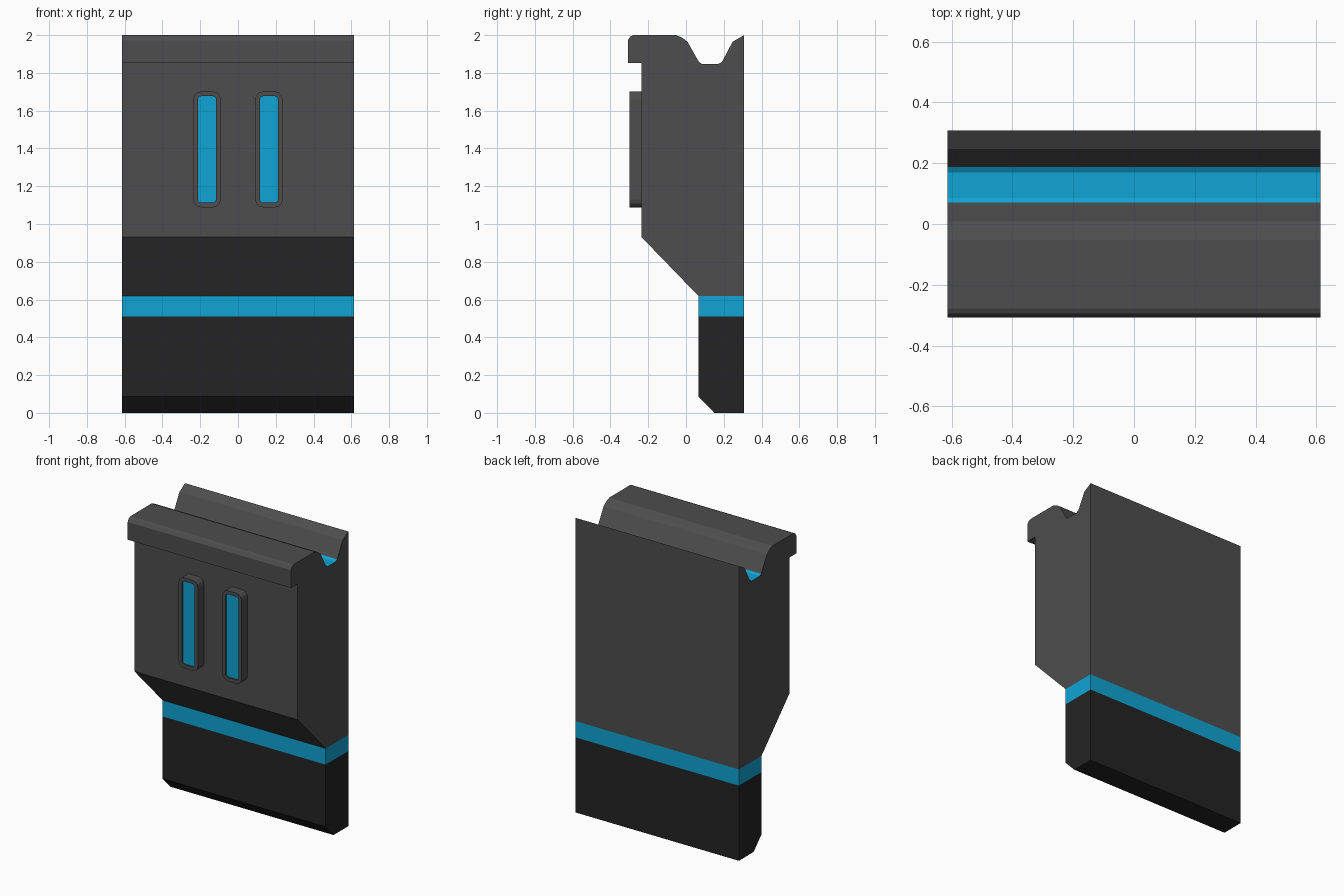
import bpy, bmesh, math
from mathutils import Vector

if "Cube" in bpy.data.objects:
    bpy.data.objects.remove(bpy.data.objects["Cube"])


def material(name, rgb):
    m = bpy.data.materials.new(name)
    m.diffuse_color = (*rgb, 1.0)
    m.use_nodes = True
    m.node_tree.nodes["Principled BSDF"].inputs["Base Color"].default_value = m.diffuse_color
    return m


GREY = material("mid_grey", (0.075, 0.075, 0.075))
DARK = material("near_black", (0.0175, 0.0175, 0.0175))
BLUE = material("bright_blue", (0.005, 0.37, 0.66))

HALF_W = 0.613
BACK = 0.308
FRONT = -0.308
PANEL = -0.235   # front wall of the upper body
STEM = 0.065     # front wall of the lower stem


def finish(bm, name, mats):
    bmesh.ops.recalc_face_normals(bm, faces=bm.faces)
    mesh = bpy.data.meshes.new(name)
    bm.to_mesh(mesh)
    bm.free()
    for m in mats:
        mesh.materials.append(m)
    obj = bpy.data.objects.new(name, mesh)
    bpy.context.collection.objects.link(obj)
    return obj


def extrude(points, direction):
    """Solid made by sweeping a closed outline along a direction."""
    bm = bmesh.new()
    face = bm.faces.new([bm.verts.new(p) for p in points])
    new = bmesh.ops.extrude_face_region(bm, geom=[face])["geom"]
    bmesh.ops.translate(bm, vec=Vector(direction),
                        verts=[g for g in new if isinstance(g, bmesh.types.BMVert)])
    bmesh.ops.recalc_face_normals(bm, faces=bm.faces)
    bm.normal_update()
    return bm


def side_profile(yz):
    return extrude([(-HALF_W, y, z) for y, z in yz], (2 * HALF_W, 0, 0))


# Upper body with front lip and grooved top
body = side_profile([
    (BACK, 0.62), (BACK, 2.0), (0.247, 1.965), (0.198, 1.872), (0.188, 1.857),
    (0.17, 1.847), (0.085, 1.847), (0.07, 1.857), (0.06, 1.872), (0.008, 1.965),
    (-0.018, 1.985), (-0.053, 2.0), (-0.278, 2.0), (-0.295, 1.992), (FRONT, 1.972),
    (FRONT, 1.852), (PANEL, 1.852), (PANEL, 0.93), (STEM, 0.62)])
for f in body.faces:
    # blue floor of the groove
    if f.normal.z > 0.7 and f.calc_center_median().z < 1.88:
        f.material_index = 1
finish(body, "upper_body", [GREY, BLUE])

# Blue band around the stem
finish(side_profile([(STEM, 0.51), (BACK, 0.51), (BACK, 0.62), (STEM, 0.62)]),
       "accent_band", [BLUE])

# Lower stem with chamfered toe
finish(side_profile([(STEM, 0.51), (STEM, 0.088), (0.15, 0.0), (BACK, 0.0), (BACK, 0.51)]),
       "lower_stem", [DARK])


def rounded_rect(cx, cz, hw, hh, r, y, steps=3):
    pts = []
    for k, (sx, sz) in enumerate([(1, 1), (-1, 1), (-1, -1), (1, -1)]):
        for i in range(steps + 1):
            a = math.pi / 2 * (k + i / steps)
            pts.append((cx + sx * (hw - r) + r * math.cos(a), y,
                        cz + sz * (hh - r) + r * math.sin(a)))
    return pts


# Two raised frames with shallow blue insets
for side, label in ((-1, "left"), (1, "right")):
    cx, cz = side * 0.164, 1.395
    bm = extrude(rounded_rect(cx, cz, 0.073, 0.307, 0.042, PANEL + 0.01),
                 (0, -0.299 - PANEL - 0.01, 0))
    front = min(bm.faces, key=lambda f: f.calc_center_median().y)
    bmesh.ops.inset_region(bm, faces=[front], thickness=0.025)
    new = bmesh.ops.extrude_face_region(bm, geom=[front])["geom"]
    bmesh.ops.delete(bm, geom=[front], context="FACES_ONLY") if front.is_valid else None
    bmesh.ops.translate(bm, vec=(0, 0.01, 0),
                        verts=[g for g in new if isinstance(g, bmesh.types.BMVert)])
    for g in new:
        if isinstance(g, bmesh.types.BMFace):
            g.material_index = 1
    finish(bm, label + "_slot_frame", [GREY, BLUE])
